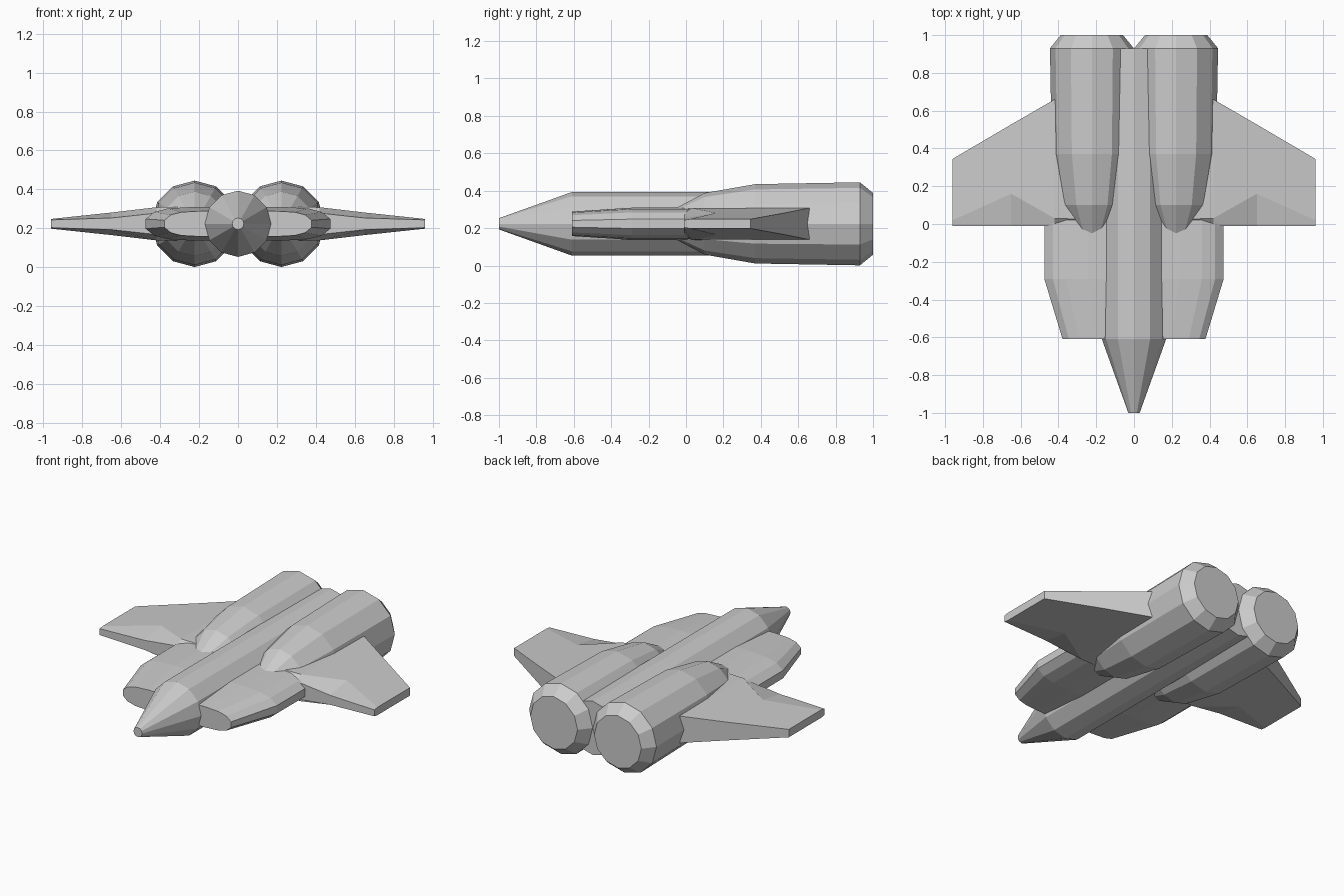
import bpy, math

if "Cube" in bpy.data.objects:
    bpy.data.objects.remove(bpy.data.objects["Cube"])

ZC = 0.223  # height of the common centre line


def make_mesh(name, rings):
    """Skin equal-length rings of points and cap both ends."""
    n = len(rings[0])
    verts = [p for ring in rings for p in ring]
    faces = [list(range(n))[::-1], [(len(rings) - 1) * n + i for i in range(n)]]
    for r in range(len(rings) - 1):
        for i in range(n):
            j = (i + 1) % n
            faces.append([r * n + i, r * n + j, (r + 1) * n + j, (r + 1) * n + i])
    mesh = bpy.data.meshes.new(name)
    mesh.from_pydata(verts, [], faces)
    ob = bpy.data.objects.new(name, mesh)
    bpy.context.collection.objects.link(ob)
    # consistent outward normals
    import bmesh
    bm = bmesh.new()
    bm.from_mesh(mesh)
    bmesh.ops.recalc_face_normals(bm, faces=bm.faces)
    bm.to_mesh(mesh)
    bm.free()
    return ob


def tube(name, x, stations, sides=12):
    """Faceted body along y from (y, radius) stations."""
    rings = []
    for y, r in stations:
        rings.append([(x + r * math.sin(2 * math.pi * i / sides), y,
                       ZC + r * math.cos(2 * math.pi * i / sides)) for i in range(sides)])
    return make_mesh(name, rings)


def mirror(ob):
    ob.modifiers.new("mirror", "MIRROR").use_axis[0] = True


# Central fuselage with pointed nose
tube("fuselage", 0, [(-1, 0.03), (-0.61, 0.17), (0.93, 0.17)])

# Twin engines
engine = tube("engine", 0.223, [(-0.08, 0.07), (0.10, 0.165), (0.37, 0.212),
                                (0.93, 0.222), (1.0, 0.165)])
mirror(engine)

# Flattened intake pods beside the nose
def pod_ring(y, half):
    upper = [(x, y, ZC + h) for x, h in half]
    lower = [(x, y, ZC - h) for x, h in reversed(half)]
    return upper + lower


mid = [(0.0, 0.087), (0.24, 0.086), (0.36, 0.079), (0.43, 0.061), (0.475, 0.025)]
front = [(0.0, 0.066), (0.20, 0.065), (0.29, 0.060), (0.345, 0.046), (0.378, 0.018)]
pod = make_mesh("intake_pod", [pod_ring(-0.61, front), pod_ring(-0.29, mid),
                               pod_ring(0.03, mid)])
mirror(pod)

# Wings: (x, leading half height, crease y, half height, trailing y)
rings = []
for x, lead, crease, h, trail in [(0.10, 0.06, 0.02, 0.086, 0.66),
                                  (0.42, 0.055, 0.03, 0.085, 0.66),
                                  (0.65, 0.03, 0.16, 0.058, 0.527),
                                  (0.96, 0.02, 0.02, 0.025, 0.345)]:
    rings.append([(x, -0.01, ZC - lead), (x, -0.01, ZC + lead), (x, crease, ZC + h),
                  (x, trail, ZC + h), (x, trail, ZC - h), (x, crease, ZC - h)])
mirror(make_mesh("wing", rings))
